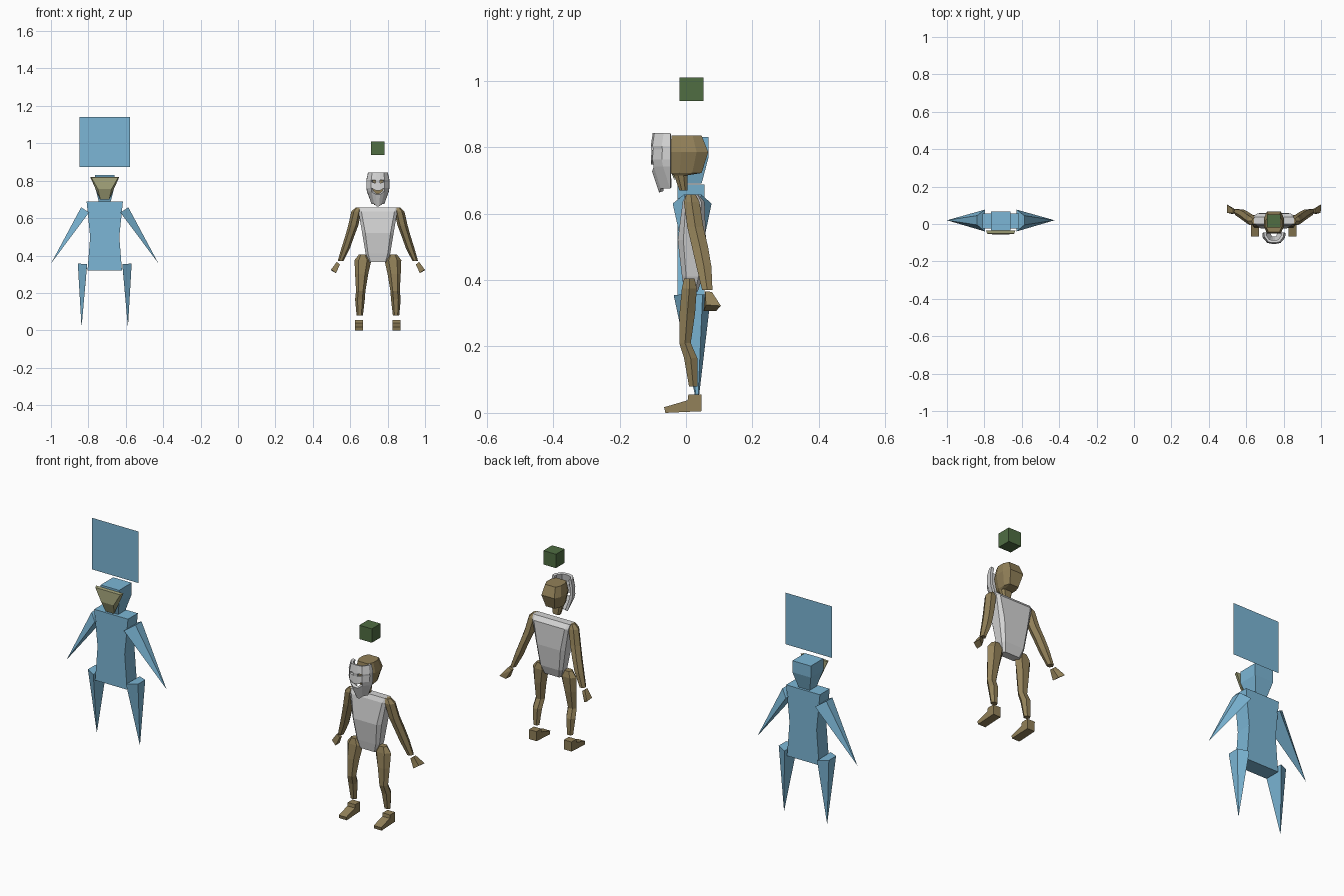
import bpy, bmesh, math

if "Cube" in bpy.data.objects:
    bpy.data.objects.remove(bpy.data.objects["Cube"], do_unlink=True)


def material(name, rgb):
    m = bpy.data.materials.new(name)
    m.use_nodes = True
    m.diffuse_color = (*rgb, 1)
    m.node_tree.nodes["Principled BSDF"].inputs["Base Color"].default_value = (*rgb, 1)
    return m


BLUE = material("sky blue", (0.20, 0.47, 0.67))
OLIVE = material("pale olive", (0.36, 0.36, 0.19))
BROWN = material("khaki brown", (0.29, 0.22, 0.10))
GREY = material("light grey", (0.66, 0.66, 0.66))
GREEN = material("dark green", (0.08, 0.155, 0.055))

BLUE_X = -0.7125    # centre of the simple figure
BROWN_X = 0.748     # centre of the jointed figure


def finish(name, bm, mat, x, fix_normals=True):
    if fix_normals:
        bmesh.ops.recalc_face_normals(bm, faces=bm.faces[:])
    mesh = bpy.data.meshes.new(name)
    bm.to_mesh(mesh)
    bm.free()
    mesh.materials.append(mat)
    ob = bpy.data.objects.new(name, mesh)
    ob.location.x = x
    bpy.context.collection.objects.link(ob)
    return ob


def hull(name, points, mat, x):
    bm = bmesh.new()
    for p in points:
        bm.verts.new(p)
    bmesh.ops.convex_hull(bm, input=bm.verts[:])
    bmesh.ops.dissolve_limit(bm, angle_limit=0.01, verts=bm.verts[:], edges=bm.edges[:])
    return finish(name, bm, mat, x)


def loft(name, rings, mat, x):
    bm = bmesh.new()
    loops = [[bm.verts.new(p) for p in r] for r in rings]
    n = len(loops[0])
    for a, b in zip(loops, loops[1:]):
        for i in range(n):
            j = (i + 1) % n
            bm.faces.new((a[i], a[j], b[j], b[i]))
    bm.faces.new(loops[0])
    bm.faces.new(loops[-1])
    return finish(name, bm, mat, x)


def box_ring(z, hw, y0, y1):
    return [(-hw, y0, z), (hw, y0, z), (hw, y1, z), (-hw, y1, z)]


def cut_ring(z, hw, y0, y1, cut=0.3):
    # rectangle with cut corners
    a, d = hw * (1 - cut), (y1 - y0) * cut
    return [(-a, y0, z), (a, y0, z), (hw, y0 + d, z), (hw, y1 - d, z),
            (a, y1, z), (-a, y1, z), (-hw, y1 - d, z), (-hw, y0 + d, z)]


def oval_ring(s, x, y, z, rx, ry, n=6):
    return [(s * x + rx * math.cos(math.tau * i / n),
             y + ry * math.sin(math.tau * i / n), z) for i in range(n)]


SIDES = (("left", 1), ("right", -1))

# ---- simple blue figure ----
bm = bmesh.new()
bm.faces.new([bm.verts.new((px * 0.134, 0.01, z))
              for px, z in ((-1, 0.872), (1, 0.872), (1, 1.14), (-1, 1.14))])
finish("floating_panel", bm, BLUE, BLUE_X, False)

loft("simple_head", [box_ring(0.69, 0.032, -0.012, 0.047),
                     box_ring(0.77, 0.053, -0.035, 0.068),
                     box_ring(0.83, 0.053, -0.035, 0.068)], BLUE, BLUE_X)
loft("simple_torso", [box_ring(0.32, 0.092, -0.025, 0.056),
                      box_ring(0.5, 0.078, -0.025, 0.056),
                      box_ring(0.688, 0.097, -0.025, 0.056)], BLUE, BLUE_X)
hull("simple_face_mask", [p for s in (1, -1) for p in (
    (s * 0.078, -0.035, 0.82), (s * 0.024, -0.035, 0.70),
    (s * 0.072, -0.052, 0.818), (s * 0.036, -0.056, 0.755))], OLIVE, BLUE_X)

for side, s in SIDES:
    hull("simple_arm_" + side, [
        (s * 0.084, -0.04, 0.63), (s * 0.084, 0.077, 0.63),
        (s * 0.126, -0.005, 0.658), (s * 0.126, 0.045, 0.658),
        (s * 0.2875, 0.02, 0.357)], BLUE, BLUE_X)
    hull("simple_leg_" + side, [
        (s * 0.094, -0.037, 0.354), (s * 0.094, 0.075, 0.352),
        (s * 0.144, -0.01, 0.357), (s * 0.144, 0.05, 0.357),
        (s * 0.124, 0.035, 0.015)], BLUE, BLUE_X)

# ---- jointed figure ----
loft("floating_cube", [box_ring(z, 0.036, -0.02, 0.052) for z in (0.938, 1.01)],
     GREEN, BROWN_X)

loft("head", [cut_ring(0.67, 0.02, -0.02, 0.005),
              cut_ring(0.715, 0.03, -0.036, 0.005),
              cut_ring(0.722, 0.036, -0.047, 0.047),
              cut_ring(0.785, 0.053, -0.05, 0.067),
              cut_ring(0.835, 0.042, -0.043, 0.047)], BROWN, BROWN_X)

loft("torso", [cut_ring(0.365, 0.05, -0.005, 0.035, 0.2),
               cut_ring(0.41, 0.066, -0.012, 0.05, 0.2),
               cut_ring(0.52, 0.084, -0.025, 0.06, 0.2),
               cut_ring(0.635, 0.104, -0.01, 0.056, 0.15),
               cut_ring(0.657, 0.107, 0.0, 0.038, 0.1)], GREY, BROWN_X)

# curved face mask: open grid with eye and mouth holes, thickened inwards
columns = [(0.062, -0.047), (0.06, -0.075), (0.036, -0.103), (0.012, -0.108)]
columns = [(-x, y) for x, y in columns] + columns[::-1]
# height, width factor, backward shift of the front, lift of the mouth corners
rows = [(0.843, 0.86, 0.008, 0), (0.803, 1, 0.002, 0), (0.787, 1, 0.004, 0.006),
        (0.748, 1, 0.002, 0.014), (0.727, 0.94, 0.006, 0.014), (0.663, 0.55, 0.027, 0.012)]
bm = bmesh.new()
grid = [[bm.verts.new((x * w, min(y + shift, -0.047), z + (lift if abs(x) > 0.03 else 0)))
         for x, y in columns] for z, w, shift, lift in rows]
holes = {(1, 2), (1, 4), (3, 2), (3, 3), (3, 4)}
for r in range(len(rows) - 1):
    for c in range(len(columns) - 1):
        if (r, c) not in holes:
            bm.faces.new((grid[r][c], grid[r + 1][c], grid[r + 1][c + 1], grid[r][c + 1]))
mask = finish("face_mask", bm, GREY, BROWN_X, False)
solid = mask.modifiers.new("thickness", "SOLIDIFY")
solid.thickness = 0.014
solid.offset = -1

ARM = [(0.105, 0.015, 0.657, 0.014, 0.016), (0.115, 0.017, 0.635, 0.027, 0.027),
       (0.132, 0.028, 0.56, 0.027, 0.028), (0.152, 0.042, 0.50, 0.024, 0.028),
       (0.172, 0.054, 0.44, 0.023, 0.026), (0.2, 0.064, 0.37, 0.015, 0.018)]
LEG = [(0.08, 0.01, 0.405, 0.022, 0.018), (0.08, 0.01, 0.375, 0.045, 0.026),
       (0.087, 0.004, 0.30, 0.035, 0.027), (0.092, -0.003, 0.21, 0.025, 0.02),
       (0.096, 0.014, 0.165, 0.026, 0.023), (0.097, 0.022, 0.08, 0.017, 0.015)]
FOOT = [(0.007, 0.06), (0.047, 0.06), (0.046, 0.01), (-0.062, 0.005),
        (-0.066, 0.022), (0.005, 0.043)]

for side, s in SIDES:
    loft("arm_" + side, [oval_ring(s, *a) for a in ARM], BROWN, BROWN_X)
    loft("leg_" + side, [oval_ring(s, *a) for a in LEG], BROWN, BROWN_X)
    # hand flaring out from the wrist
    hull("hand_" + side, [
        (s * 0.203, 0.058, 0.352), (s * 0.203, 0.075, 0.352),
        (s * 0.22, 0.058, 0.366), (s * 0.22, 0.078, 0.364),
        (s * 0.224, 0.053, 0.306), (s * 0.226, 0.09, 0.306),
        (s * 0.25, 0.06, 0.325), (s * 0.252, 0.105, 0.322)], BROWN, BROWN_X)
    # foot extruded from its side profile
    loft("foot_" + side, [[(s * x, y, z - 0.005) for y, z in FOOT]
                          for x in (0.079, 0.122)], BROWN, BROWN_X)
